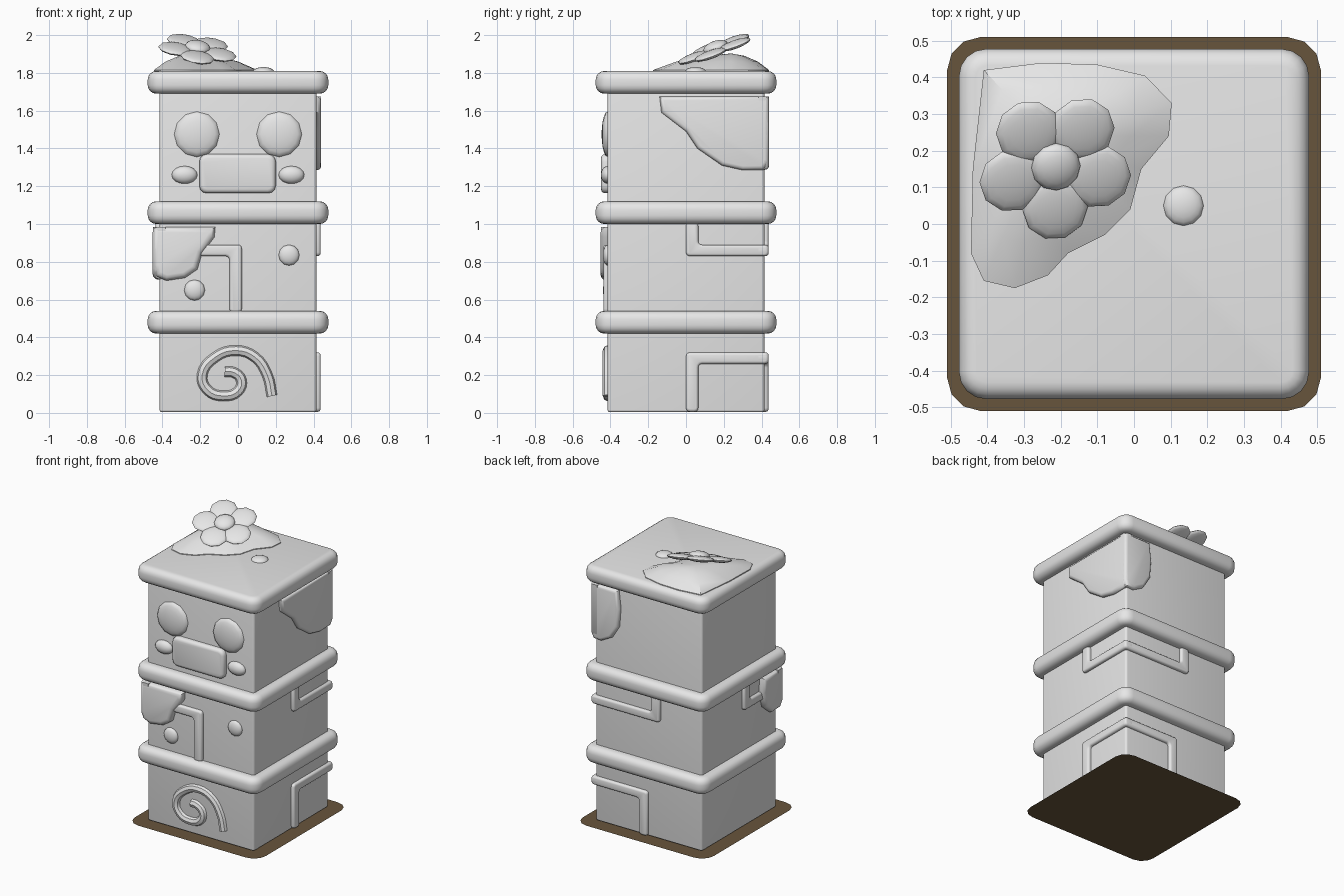
import bpy
import bmesh
import math
from mathutils import Vector, Matrix

cube = bpy.data.objects.get("Cube")
if cube:
    bpy.data.objects.remove(cube, do_unlink=True)

HALF = 0.415  # half width of the pillar


def material(name, rgb):
    m = bpy.data.materials.new(name)
    m.use_nodes = True
    m.diffuse_color = (*rgb, 1)
    m.node_tree.nodes["Principled BSDF"].inputs["Base Color"].default_value = (*rgb, 1)
    return m


STONE = material("grey stone", (0.8, 0.8, 0.8))
EARTH = material("brown earth", (0.137, 0.09, 0.045))


def finish(name, bm, mat=STONE, angle=40):
    bmesh.ops.recalc_face_normals(bm, faces=bm.faces)
    mesh = bpy.data.meshes.new(name)
    bm.to_mesh(mesh)
    bm.free()
    mesh.materials.append(mat)
    ob = bpy.data.objects.new(name, mesh)
    bpy.context.collection.objects.link(ob)
    smooth(ob, angle)
    return ob


def smooth(ob, angle=40):
    bpy.ops.object.select_all(action='DESELECT')
    ob.select_set(True)
    bpy.context.view_layer.objects.active = ob
    bpy.ops.object.shade_smooth_by_angle(angle=math.radians(angle))


def bevel(bm, edges, width, segments):
    bmesh.ops.bevel(bm, geom=edges, offset=width, segments=segments,
                    profile=0.5, affect='EDGES', clamp_overlap=True)


def block(name, half, z0, z1, corner, rim):
    """Square slab with rounded upright corners and rounded rims."""
    bm = bmesh.new()
    bmesh.ops.create_cube(bm, size=1, matrix=Matrix.Translation((0, 0, (z0 + z1) / 2))
                          @ Matrix.Diagonal((2 * half, 2 * half, z1 - z0, 1)))
    upright = [e for e in bm.edges if abs(e.verts[0].co.z - e.verts[1].co.z) > 0.01]
    bevel(bm, upright, corner, 4)
    level = [e for e in bm.edges if abs(e.verts[0].co.z - e.verts[1].co.z) < 1e-4]
    bevel(bm, level, rim, 4)
    return finish(name, bm)


# Each side of the pillar: outward normal and sideways axis
SIDES = {
    "front": (Vector((0, -1, 0)), Vector((1, 0, 0))),
    "back": (Vector((0, 1, 0)), Vector((1, 0, 0))),
    "left": (Vector((1, 0, 0)), Vector((0, 1, 0))),
    "right": (Vector((-1, 0, 0)), Vector((0, 1, 0))),
}


def plate(name, side, outline, depth, corner, rim):
    """Raised relief on one side, from an outline of (sideways, height)."""
    normal, across = SIDES[side]
    bm = bmesh.new()
    base = HALF - 0.03
    face = bm.faces.new([bm.verts.new(across * u + normal * base + Vector((0, 0, z)))
                         for u, z in outline])
    grown = bmesh.ops.extrude_face_region(bm, geom=[face])["geom"]
    bmesh.ops.translate(bm, vec=normal * (depth + 0.03),
                        verts=[v for v in grown if isinstance(v, bmesh.types.BMVert)])
    if corner:
        bevel(bm, [e for e in bm.edges
                   if abs((e.verts[0].co - e.verts[1].co).dot(normal)) > 0.01], corner, 3)
    top = HALF + depth - 0.001
    bevel(bm, [e for e in bm.edges if all(v.co.dot(normal) > top for v in e.verts)], rim, 3)
    return finish(name, bm)


def pebble(name, centre, radii, turn=None, segments=12):
    """Flattened ball; radii are across, up and outward before turning."""
    bm = bmesh.new()
    m = Matrix.Translation(centre) @ (turn or Matrix.Identity(4)) @ Matrix.Diagonal((*radii, 1))
    bmesh.ops.create_uvsphere(bm, u_segments=segments, v_segments=10, radius=1, matrix=m)
    return finish(name, bm, angle=50)


def bar(name, side, end, run_z, stop_z, sign, width=0.065):
    """Angled bar: from a corner along run_z, then upright at end to stop_z."""
    edge = sign * 0.437
    inner = end + sign * width
    up = stop_z > run_z
    near = run_z + 0.03 if up else run_z - 0.03
    far = run_z - 0.03 if up else run_z + 0.03
    plate(name, side, [(edge, far), (end, far), (end, stop_z),
                       (inner, stop_z), (inner, near), (edge, near)], 0.022, 0.02, 0.014)


# Pillar, ground sheet and collars
block("pillar", HALF, 0.004, 1.75, 0.015, 0.012)
for label, z0, z1 in (("lower_collar", 0.42, 0.54), ("middle_collar", 1.0, 1.12),
                      ("top_cap", 1.69, 1.81)):
    block(label, 0.478, z0, z1, 0.075, 0.045)

bm = bmesh.new()
rim = []
for quarter in range(4):
    for a in (0, 30, 60, 90):
        turn = math.radians(a + 90 * quarter)
        mid = math.radians(45 + 90 * quarter)
        rim.append(bm.verts.new((0.42 * math.copysign(1, math.cos(mid)) + 0.09 * math.cos(turn),
                                 0.42 * math.copysign(1, math.sin(mid)) + 0.09 * math.sin(turn), 0)))
bm.faces.new(rim)
finish("ground_sheet", bm, EARTH)

# Face
outward = Matrix.Rotation(math.pi / 2, 4, 'X')
for label, s in (("right", -1), ("left", 1)):
    pebble(label + "_eye", (s * 0.218, -HALF, 1.475), (0.12, 0.12, 0.032), outward)
    pebble(label + "_cheek", (s * 0.283, -HALF, 1.26), (0.068, 0.047, 0.035), outward, 16)
plate("mouth", "front", [(-0.205, 1.163), (0.2, 1.163), (0.2, 1.37), (-0.205, 1.37)],
      0.035, 0.04, 0.022)

# Studs
pebble("upper_stud", (0.27, -HALF, 0.835), (0.055, 0.055, 0.025), outward)
pebble("lower_stud", (-0.23, -HALF, 0.65), (0.055, 0.055, 0.025), outward)
pebble("cap_stud", (0.135, 0.05, 1.807), (0.056, 0.056, 0.024))

# Carved spiral
curve = bpy.data.curves.new("spiral", 'CURVE')
curve.dimensions = '3D'
curve.bevel_depth = 0.029
curve.bevel_resolution = 2
curve.resolution_u = 4
curve.use_fill_caps = True
path = [(0.18, 0.09), (0.155, 0.2), (0.09, 0.295), (-0.01, 0.33), (-0.12, 0.295),
        (-0.19, 0.2), (-0.16, 0.12), (-0.08, 0.09), (0, 0.115), (0.017, 0.175),
        (-0.025, 0.215), (-0.07, 0.218)]
spline = curve.splines.new('BEZIER')
spline.bezier_points.add(len(path) - 1)
for p, (x, z) in zip(spline.bezier_points, path):
    p.co = (x, -HALF + 0.003, z)
    p.handle_left_type = p.handle_right_type = 'AUTO'
curve.materials.append(STONE)
spiral = bpy.data.objects.new("spiral", curve)
bpy.context.collection.objects.link(spiral)
bpy.ops.object.select_all(action='DESELECT')
spiral.select_set(True)
bpy.context.view_layer.objects.active = spiral
bpy.ops.object.convert(target='MESH')
smooth(bpy.context.view_layer.objects.active)

# Angled bars wrapping the corners
bar("front_bar", "front", 0.02, 0.86, 0.53, -1)
bar("right_bar", "right", -0.03, 0.86, 1.01, -1)
bar("left_middle_bar", "left", 0.0, 0.86, 1.01, 1)
bar("back_middle_bar", "back", -0.095, 0.86, 1.01, 1)
bar("left_lower_bar", "left", 0.0, 0.29, 0.006, 1)
bar("back_lower_bar", "back", 0.0, 0.29, 0.006, 1)

# Moss patches wrapping the corners
plate("front_moss", "front",
      [(-0.45, 0.985), (-0.12, 0.985), (-0.125, 0.93), (-0.19, 0.845), (-0.215, 0.76),
       (-0.28, 0.715), (-0.38, 0.7), (-0.435, 0.725), (-0.45, 0.78)], 0.037, 0, 0.03)
plate("right_moss", "right",
      [(-0.45, 0.985), (-0.23, 0.985), (-0.215, 0.88), (-0.25, 0.77), (-0.33, 0.705),
       (-0.42, 0.71), (-0.45, 0.76)], 0.037, 0, 0.03)
plate("left_moss", "left",
      [(0.44, 1.675), (-0.14, 1.675), (-0.13, 1.59), (0.0, 1.49), (0.06, 1.4),
       (0.19, 1.31), (0.3, 1.285), (0.41, 1.287), (0.44, 1.33)], 0.025, 0, 0.022)
plate("back_moss", "back",
      [(0.44, 1.675), (0.23, 1.675), (0.215, 1.55), (0.225, 1.42), (0.28, 1.33),
       (0.36, 1.287), (0.42, 1.29), (0.44, 1.33)], 0.025, 0, 0.022)

# Moss mound on the cap
outline = [(-0.41, 0.42), (-0.25, 0.44), (-0.1, 0.435), (0.03, 0.405), (0.103, 0.33),
           (0.095, 0.24), (0.02, 0.15), (-0.01, 0.04), (-0.08, -0.03), (-0.18, -0.08),
           (-0.235, -0.14), (-0.325, -0.175), (-0.41, -0.155), (-0.445, -0.08), (-0.44, 0.15)]
peak = Vector((-0.24, 0.24))
bm = bmesh.new()
rings = []
for scale, z in ((1, 1.795), (1, 1.815), (0.7, 1.86), (0.35, 1.89)):
    rings.append([bm.verts.new((*(peak + (Vector(p) - peak) * scale), z)) for p in outline])
tip = bm.verts.new((*peak, 1.903))
count = len(outline)
for i in range(count):
    j = (i + 1) % count
    for low, high in zip(rings, rings[1:]):
        bm.faces.new((low[i], low[j], high[j], high[i]))
    bm.faces.new((rings[-1][i], rings[-1][j], tip))
bm.faces.new(rings[0])
finish("moss_mound", bm)

# Tilted flower
tilt = Matrix.Rotation(math.radians(20), 4, 'X') @ Matrix.Rotation(math.radians(8), 4, 'Y')
heart = Vector((-0.215, 0.16, 1.925))
for i in range(5):
    a = math.radians(270 + 72 * i)
    offset = tilt @ Vector((0.125 * math.cos(a), 0.125 * math.sin(a), 0))
    pebble(f"petal_{i + 1}", heart + offset, (0.09, 0.09, 0.02),
           tilt @ Matrix.Rotation(a, 4, 'Z'), 10)
pebble("flower_heart", heart + tilt @ Vector((0, 0, 0.012)), (0.068, 0.068, 0.032), tilt)
